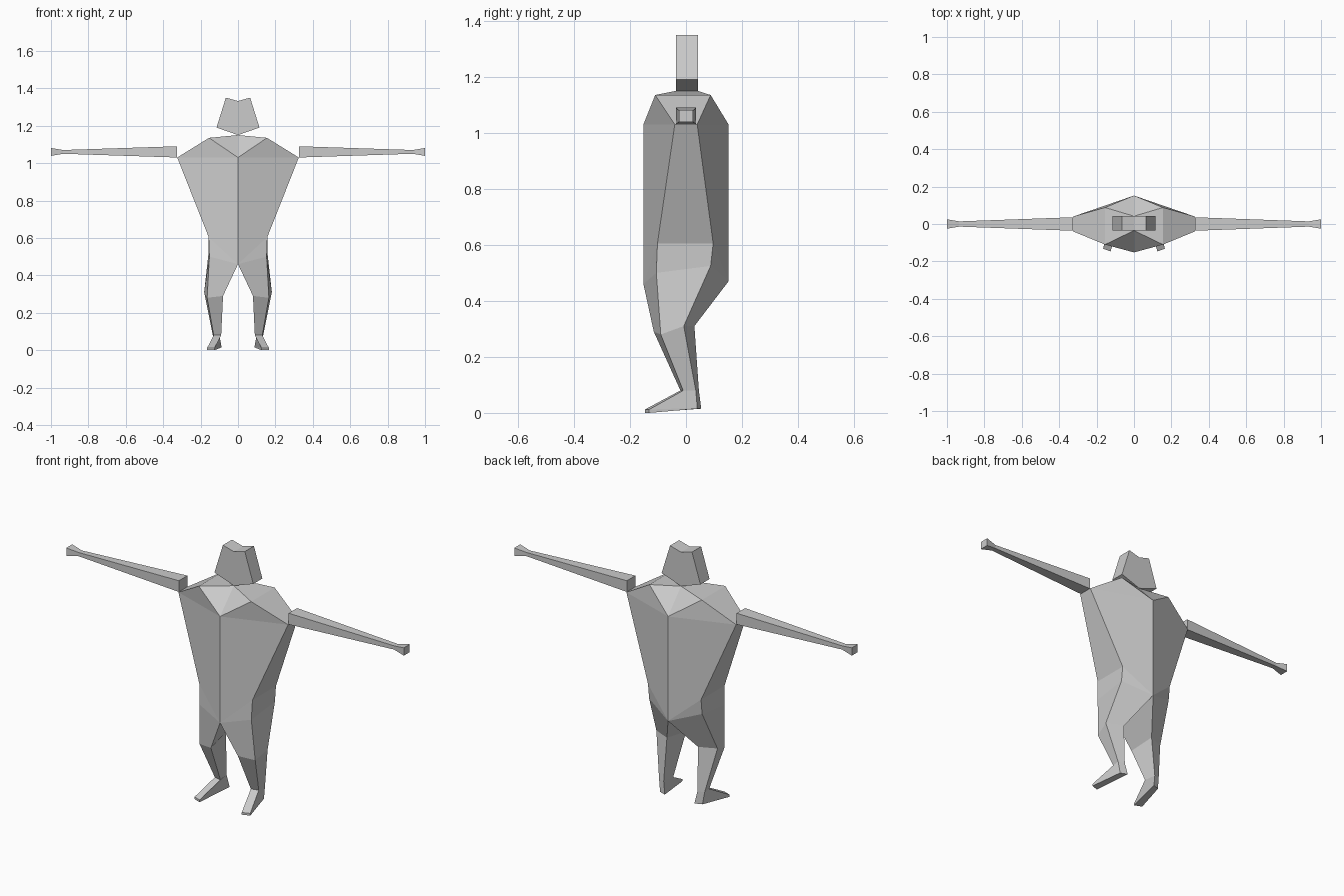
import bpy, bmesh
from mathutils import Vector

cube = bpy.data.objects.get("Cube")
if cube:
    bpy.data.objects.remove(cube, do_unlink=True)

# One plain grey
grey = bpy.data.materials.new("plain_grey")
grey.use_nodes = True
GREY = (0.6, 0.6, 0.6, 1)
grey.diffuse_color = GREY
grey.node_tree.nodes["Principled BSDF"].inputs["Base Color"].default_value = GREY


def build(name, polygons, sides=(1, -1)):
    """Flat-faced object from polygons, repeated on each side of x = 0."""
    bm = bmesh.new()
    for s in sides:
        for poly in polygons:
            bm.faces.new([bm.verts.new((s * x, y, z)) for x, y, z in poly])
    bmesh.ops.remove_doubles(bm, verts=bm.verts, dist=0.0005)
    bmesh.ops.recalc_face_normals(bm, faces=bm.faces)
    mesh = bpy.data.meshes.new(name)
    bm.to_mesh(mesh)
    bm.free()
    mesh.materials.append(grey)
    obj = bpy.data.objects.new(name, mesh)
    bpy.context.collection.objects.link(obj)
    return obj


def skin(rings):
    """Quads joining each ring of points to the next."""
    return [(a[i], a[(i + 1) % len(a)], b[(i + 1) % len(a)], b[i])
            for a, b in zip(rings, rings[1:]) for i in range(len(a))]


# Torso landmarks, left half
neck_f, neck_b = (0, -0.035, 1.15), (0, 0.042, 1.15)
collar_f, collar_b = (0.155, -0.11, 1.135), (0.155, 0.088, 1.135)
chest, back = (0, -0.152, 1.03), (0, 0.152, 1.03)
shoulder_f, shoulder_b = (0.325, -0.04, 1.03), (0.325, 0.04, 1.03)
waist_f, waist_b = (0.157, -0.102, 0.605), (0.157, 0.097, 0.605)
crotch_f, crotch_b = (0, -0.152, 0.46), (0, 0.152, 0.47)
hip_f, hip_b = (0.153, -0.106, 0.5), (0.157, 0.088, 0.525)

torso = [
    (neck_f, neck_b, collar_b, collar_f),
    (collar_f, collar_b, shoulder_b, shoulder_f),
    (shoulder_f, shoulder_b, waist_b, waist_f),
    (waist_f, waist_b, hip_b, hip_f),
]
for neck, collar, middle, shoulder, waist, hip, crotch in (
        (neck_f, collar_f, chest, shoulder_f, waist_f, hip_f, crotch_f),
        (neck_b, collar_b, back, shoulder_b, waist_b, hip_b, crotch_b)):
    torso += [(neck, collar, middle), (collar, shoulder, middle),
              (middle, shoulder, waist, crotch), (waist, hip, crotch)]

# Leg rings: inner front, outer front, outer back, inner back
leg = [
    (crotch_f, hip_f, hip_b, crotch_b),
    ((0.08, -0.115, 0.29), (0.165, -0.09, 0.28), (0.181, -0.008, 0.31), (0.092, 0.03, 0.31)),
    ((0.09, -0.02, 0.08), (0.13, -0.01, 0.08), (0.135, 0.035, 0.08), (0.1, 0.046, 0.08)),
    ((0.125, -0.147, 0.012), (0.165, -0.132, 0.012), (0.126, 0.04, 0.018), (0.088, 0.054, 0.018)),
]
# Thin sole under the foot
sole = [Vector(p) - Vector((0, 0, 0.012 if p[1] < 0 else 0.003)) for p in leg[-1]]
leg.append(tuple(tuple(p) for p in sole))
build("body_and_legs", torso + skin(leg) + [leg[-1]])


# Arms: square rings tapering to the wrist, flaring at the hand
def square(x, z_mid, half_y, half_z):
    return tuple((x, y * half_y, z_mid + z * half_z)
                 for y, z in ((-1, -1), (1, -1), (1, 1), (-1, 1)))


arm = [square(0.325, 1.06, 0.036, 0.03),
       square(0.935, 1.06, 0.014, 0.01),
       square(1.0, 1.06, 0.025, 0.021)]
arm_faces = skin(arm) + [arm[0], arm[-1]]
build("left_arm", arm_faces, sides=(1,))
build("right_arm", arm_faces, sides=(-1,))

# Head: angular outline extruded front to back
outline = [(0, 1.15), (0.115, 1.19), (0.065, 1.35), (0, 1.332)]
front = [(x, neck_f[1], z) for x, z in outline]
rear = [(x, neck_b[1], z) for x, z in outline]
head = [front, rear] + [(front[i], front[i + 1], rear[i + 1], rear[i]) for i in range(3)]
build("head", head)
